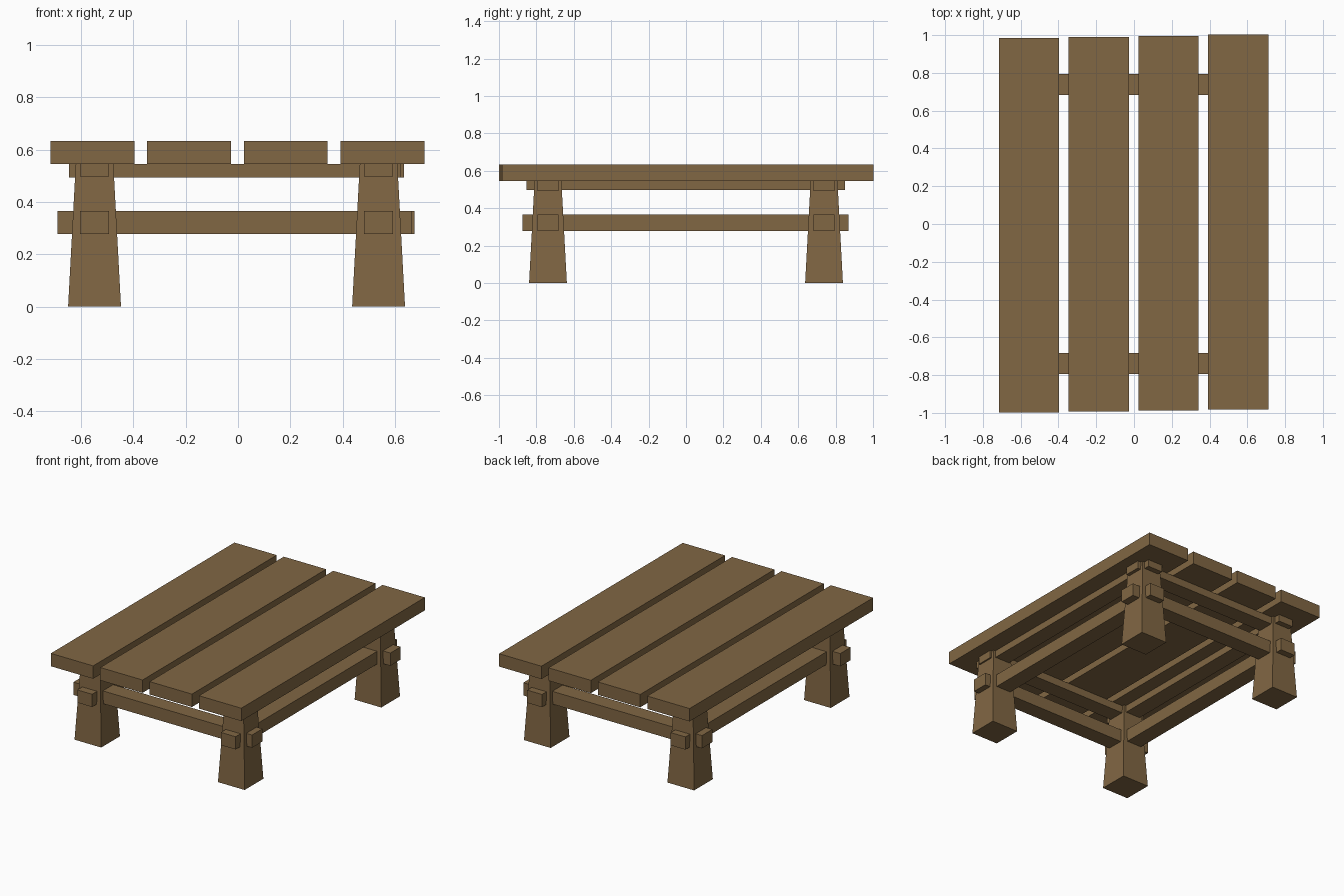
import bpy, bmesh

if "Cube" in bpy.data.objects:
    bpy.data.objects.remove(bpy.data.objects["Cube"])

wood = bpy.data.materials.new("brown wood")
wood.diffuse_color = (0.22, 0.135, 0.057, 1)
wood.use_nodes = True
wood.node_tree.nodes["Principled BSDF"].inputs["Base Color"].default_value = wood.diffuse_color


def block(name, x, y, z, taper=1.0):
    """Box from (min, max) ranges; taper scales the top face about its centre."""
    bm = bmesh.new()
    bmesh.ops.create_cube(bm, size=1)
    for v in bm.verts:
        s = taper if v.co.z > 0 else 1.0
        v.co.x = sum(x) / 2 + v.co.x * (x[1] - x[0]) * s
        v.co.y = sum(y) / 2 + v.co.y * (y[1] - y[0]) * s
        v.co.z = sum(z) / 2 + v.co.z * (z[1] - z[0])
    mesh = bpy.data.meshes.new(name)
    bm.to_mesh(mesh)
    bm.free()
    mesh.materials.append(wood)
    obj = bpy.data.objects.new(name, mesh)
    bpy.context.collection.objects.link(obj)
    return obj


def around(c, half):
    return (c - half, c + half)


TOP_Z = (0.545, 0.633)
UPPER_Z = (0.493, 0.545)
LOWER_Z = (0.278, 0.365)
LEG_X = {"left": -0.548, "right": 0.537}
LEG_Y = {"front": -0.738, "back": 0.738}

# Tabletop planks, each shifted slightly along y
for i in range(4):
    cx = -0.556 + i * 0.3693
    block(f"top_plank_{i + 1}", around(cx, 0.16),
          around(-0.0075 + i * 0.006, 0.9915), TOP_Z)

# Tapered legs
for fb, cy in LEG_Y.items():
    for lr, cx in LEG_X.items():
        block(f"{fb}_{lr}_leg", around(cx, 0.101), around(cy, 0.101),
              (0, TOP_Z[0]), taper=0.71)

# Cross rails along x: upper supports and lower stretchers
for fb, cy in LEG_Y.items():
    shift = -0.0125 if fb == "front" else 0.0
    block(f"{fb}_upper_rail", around(0.001 + shift, 0.634),
          around(cy, 0.056), UPPER_Z)
    block(f"{fb}_stretcher", around(-0.001 + shift, 0.676),
          around(cy, 0.056), LOWER_Z)

# Side rails along y
for lr, cx in LEG_X.items():
    block(f"{lr}_upper_rail", around(cx, 0.056), around(-0.002, 0.852), (0.497, 0.545))
    block(f"{lr}_stretcher", around(cx, 0.056), around(-0.002, 0.871), LOWER_Z)
